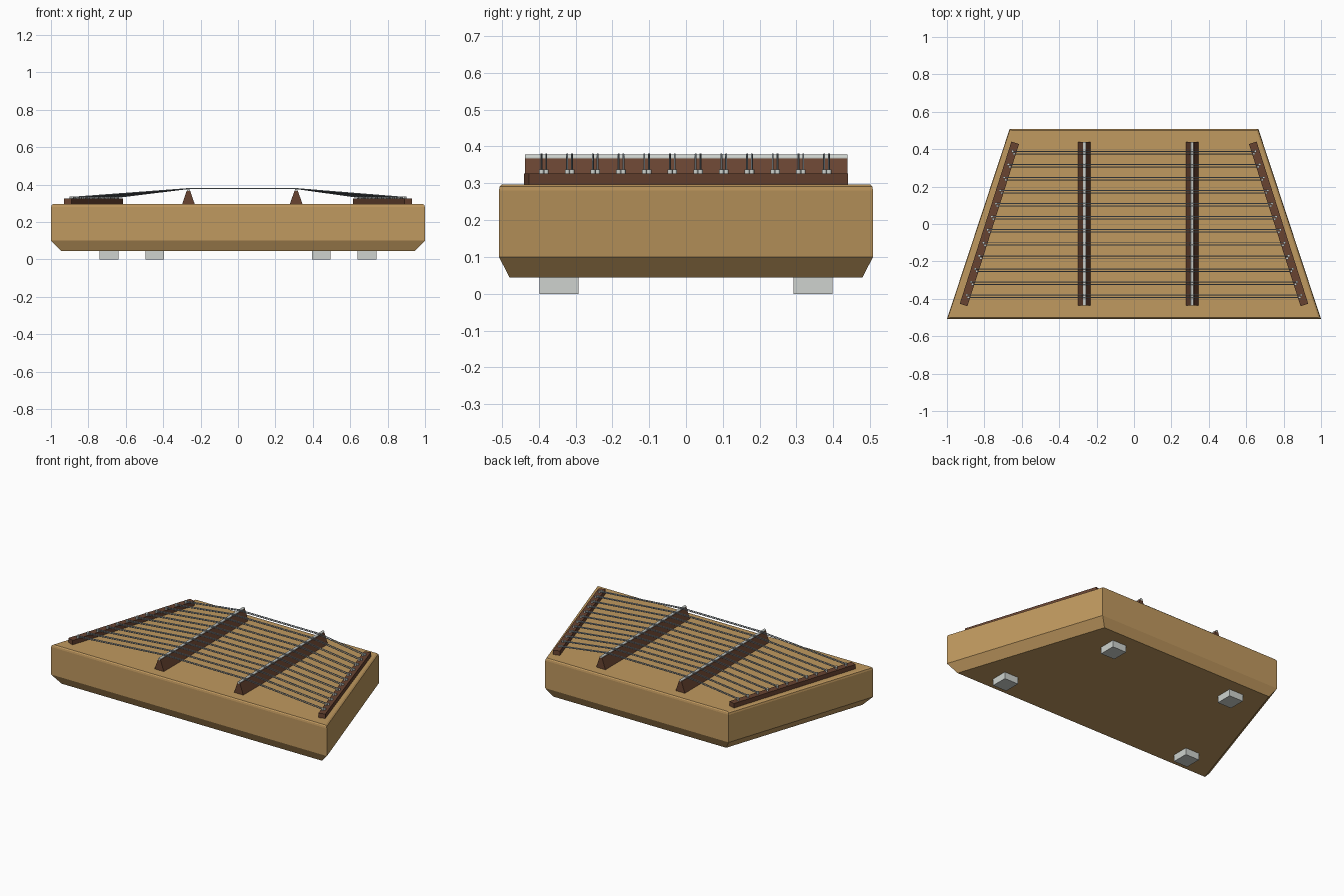
import bpy, bmesh, math
from mathutils import Vector

cube = bpy.data.objects.get("Cube")
if cube:
    bpy.data.objects.remove(cube, do_unlink=True)


def material(name, rgb):
    m = bpy.data.materials.new(name)
    m.use_nodes = True
    m.diffuse_color = (*rgb, 1)
    m.node_tree.nodes["Principled BSDF"].inputs["Base Color"].default_value = (*rgb, 1)
    return m


pale_wood = material("pale wood", (0.53, 0.32, 0.115))
dark_wood = material("dark wood", (0.14, 0.057, 0.031))
silver = material("silver", (0.62, 0.65, 0.62))
steel = material("steel string", (0.48, 0.55, 0.60))


def finish(name, bm, mat):
    bmesh.ops.recalc_face_normals(bm, faces=bm.faces)
    me = bpy.data.meshes.new(name)
    bm.to_mesh(me)
    bm.free()
    me.materials.append(mat)
    ob = bpy.data.objects.new(name, me)
    bpy.context.collection.objects.link(ob)
    return ob


def loft(name, rings, mat):
    """Join a stack of matching outlines and cap both ends."""
    bm = bmesh.new()
    loops = [[bm.verts.new(p) for p in ring] for ring in rings]
    n = len(loops[0])
    for a, b in zip(loops, loops[1:]):
        for i in range(n):
            j = (i + 1) % n
            bm.faces.new((a[i], a[j], b[j], b[i]))
    bm.faces.new(loops[0])
    bm.faces.new(loops[-1])
    return finish(name, bm, mat)


def box(name, centre, size, mat, angle=0):
    bm = bmesh.new()
    bmesh.ops.create_cube(bm, size=1)
    bmesh.ops.scale(bm, vec=size, verts=bm.verts)
    ob = finish(name, bm, mat)
    ob.location = centre
    ob.rotation_euler.z = angle
    return ob


def wires(name, paths, radius, mat):
    """Round rods along straight-segmented paths."""
    cu = bpy.data.curves.new(name, "CURVE")
    cu.dimensions = "3D"
    cu.bevel_depth = radius
    cu.bevel_resolution = 4
    cu.use_fill_caps = True
    for path in paths:
        sp = cu.splines.new("POLY")
        sp.points.add(len(path) - 1)
        for pt, co in zip(sp.points, path):
            pt.co = (*co, 1)
    cu.materials.append(mat)
    ob = bpy.data.objects.new(name, cu)
    bpy.context.collection.objects.link(ob)
    return ob


# Trapezoid sound box with chamfered bottom and rounded top edge
top_z = 0.297
outline = [(-1, -0.508), (1, -0.508), (0.665, 0.508), (-0.665, 0.508)]
levels = [(0.044, 0.943), (0.10, 1), (0.28, 1), (0.291, 0.996), (top_z, 0.985)]
loft("sound_box", [[(x * s, y * s, z) for x, y in outline] for z, s in levels], pale_wood)

# Four feet
for side, label in ((-1, "right"), (1, "left")):
    box(f"front_foot_{label}", (side * 0.69, -0.345, 0.025), (0.10, 0.107, 0.05), silver)
    box(f"back_foot_{label}", (side * 0.445, 0.345, 0.025), (0.10, 0.107, 0.05), silver)

# Two tapered bridges with metal rods on top
bridges = {"right_bridge": -0.265, "left_bridge": 0.311}
for name, x in bridges.items():
    profile = [(-0.034, top_z - 0.002), (0.034, top_z - 0.002), (0.009, 0.367), (-0.009, 0.367)]
    loft(name, [[(x + dx, y, z) for dx, z in profile] for y in (-0.437, 0.438)], dark_wood)
    wires(name + "_rod", [[(x, -0.437, 0.37), (x, 0.438, 0.37)]], 0.008, silver)

# Slanted pin rails
rail_front, rail_back = Vector((0.911, -0.433)), Vector((0.635, 0.434))
run = rail_back - rail_front
middle = (rail_front + rail_back) / 2
for side, label in ((-1, "right"), (1, "left")):
    box(f"pin_rail_{label}", (side * middle.x, middle.y, top_z + 0.013),
        (0.043, run.length, 0.032), dark_wood, side * math.atan2(-run.x, run.y))


def rail_x(y):
    return rail_front.x + run.x * (y - rail_front.y) / run.y


# Twelve pairs of strings, with a pin at each end
strings, pins = [], []
for course in range(12):
    for k in (-1, 1):
        y = -0.386 + course * 0.0698 + k * 0.0065
        x = rail_x(y) - 0.006 + k * 0.006
        strings.append([(-x, y, 0.332), (bridges["right_bridge"], y, 0.379),
                        (bridges["left_bridge"], y, 0.379), (x, y, 0.332)])
        for s in (-1, 1):
            pins.append([(s * x, y, 0.32), (s * x, y, 0.337)])
wires("strings", strings, 0.0026, steel)
wires("tuning_pins", pins, 0.0065, silver)
